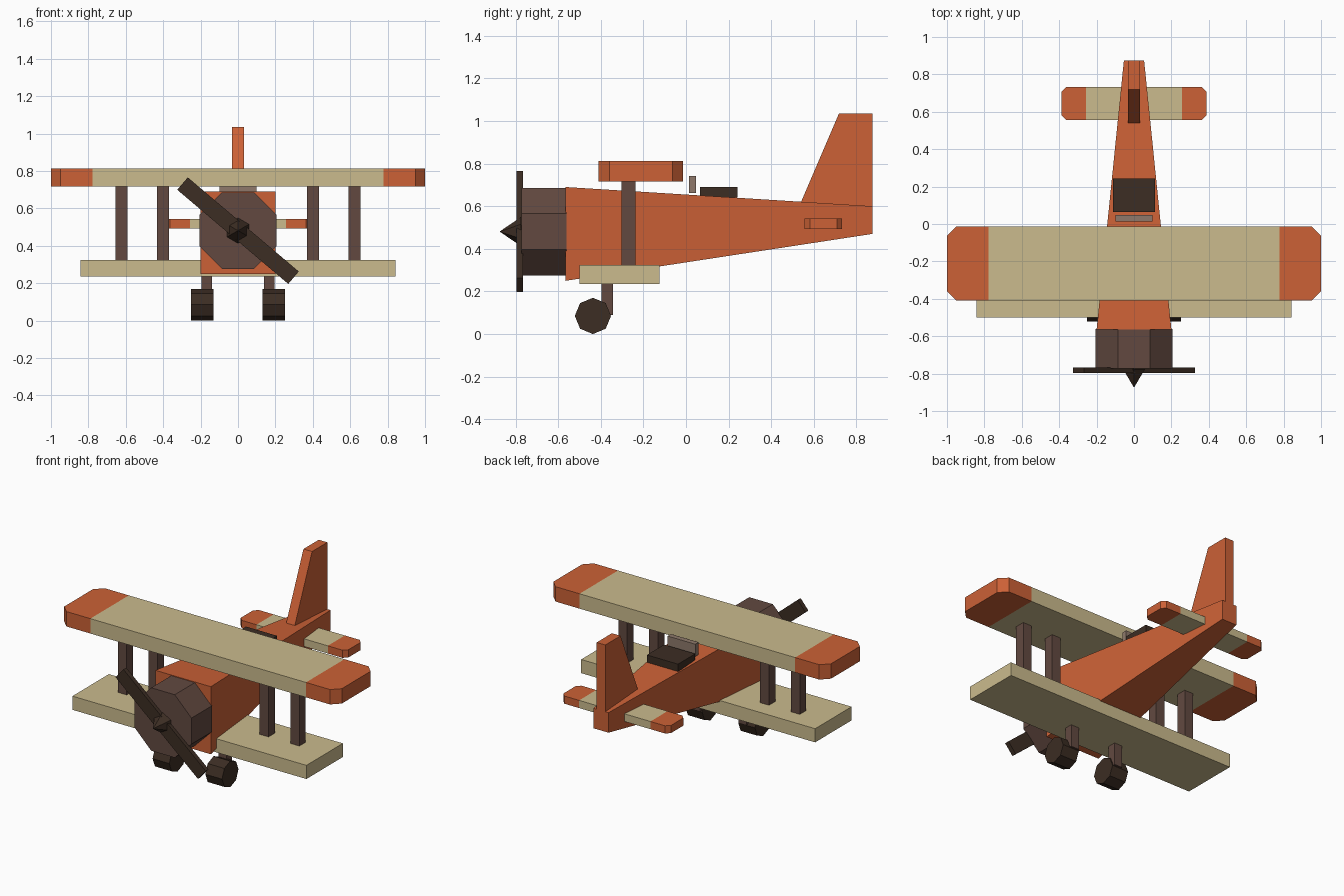
import bpy, bmesh, math
from mathutils import Matrix, Vector

cube = bpy.data.objects.get("Cube")
if cube:
    bpy.data.objects.remove(cube, do_unlink=True)


def material(name, *srgb):
    col = [((c / 255 + 0.055) / 1.055) ** 2.4 for c in srgb] + [1]
    m = bpy.data.materials.new(name)
    m.use_nodes = True
    m.diffuse_color = col
    bsdf = next(n for n in m.node_tree.nodes if n.type == 'BSDF_PRINCIPLED')
    bsdf.inputs["Base Color"].default_value = col
    return m


ORANGE = material("orange paint", 204, 97, 54)
TAN = material("tan canvas", 203, 187, 141)
BROWN = material("brown wood", 98, 73, 64)
DARK = material("dark brown", 60, 45, 35)
GLASS = material("windscreen grey", 142, 121, 107)


def finish(name, bm, *mats):
    bmesh.ops.recalc_face_normals(bm, faces=bm.faces)
    me = bpy.data.meshes.new(name)
    bm.to_mesh(me)
    bm.free()
    for m in mats:
        me.materials.append(m)
    ob = bpy.data.objects.new(name, me)
    bpy.context.collection.objects.link(ob)
    return ob


def box_mesh(x, y, z):
    """Box from (low, high) ranges on each axis."""
    bm = bmesh.new()
    bmesh.ops.create_cube(bm, size=1)
    for v in bm.verts:
        v.co = Vector([lo + (c + 0.5) * (hi - lo)
                       for c, (lo, hi) in zip(v.co, (x, y, z))])
    return bm


def box(name, x, y, z, mat):
    return finish(name, box_mesh(x, y, z), mat)


def around(c, size):
    return (c - size / 2, c + size / 2)


def tipped_wing(name, half, y, z, chamfer, tip):
    """Slab with chamfered corners and coloured tips."""
    bm = box_mesh((-half, half), y, z)
    corners = [e for e in bm.edges
               if abs(e.verts[0].co.z - e.verts[1].co.z) > 0.01]
    bmesh.ops.bevel(bm, geom=corners, offset=chamfer, segments=1, affect='EDGES')
    for x in (-tip, tip):
        bmesh.ops.bisect_plane(bm, geom=bm.verts[:] + bm.edges[:] + bm.faces[:],
                               plane_co=(x, 0, 0), plane_no=(1, 0, 0))
    for f in bm.faces:
        f.material_index = int(abs(f.calc_center_median().x) > tip)
    return finish(name, bm, TAN, ORANGE)


def round_part(name, sides, r1, r2, depth, centre, axis, turn, mat):
    """Cylinder or cone along the given axis."""
    bm = bmesh.new()
    rot = Vector((0, 0, 1)).rotation_difference(Vector(axis)).to_matrix().to_4x4()
    bmesh.ops.create_cone(
        bm, cap_ends=True, segments=sides, radius1=r1, radius2=r2, depth=depth,
        matrix=Matrix.Translation(centre) @ rot @ Matrix.Rotation(turn, 4, 'Z'))
    bmesh.ops.remove_doubles(bm, verts=bm.verts, dist=0.0001)
    return finish(name, bm, mat)


# Tapered fuselage
bm = box_mesh((-1, 1), (-0.565, 0.875), (0, 1))
for v in bm.verts:
    front = v.co.y < 0
    low, high = (0.25, 0.69) if front else (0.47, 0.60)
    v.co.x *= 0.20 if front else 0.054
    v.co.z = high if v.co.z > 0.5 else low
finish("fuselage", bm, ORANGE)

# Engine cowl, spinner and propeller
round_part("engine_cowl", 8, 0.222, 0.222, 0.21, (0, -0.667, 0.481),
           (0, -1, 0), math.pi / 8, BROWN)
round_part("spinner", 6, 0.068, 0, 0.1, (0, -0.825, 0.481), (0, -1, 0), 0, DARK)
bm = box_mesh(around(0, 0.778), (-0.796, -0.766), around(0, 0.087))
bm.transform(Matrix.Translation((0, 0, 0.481))
             @ Matrix.Rotation(math.radians(40.3), 4, 'Y'))
finish("propeller", bm, DARK)

# Wings and tailplane
tipped_wing("upper_wing", 1.0, (-0.41, -0.014), (0.716, 0.813), 0.05, 0.777)
box("lower_wing", (-0.843, 0.843), (-0.5, -0.125), (0.236, 0.325), TAN)
tipped_wing("tailplane", 0.388, (0.557, 0.733), (0.493, 0.543), 0.025, 0.257)

# Tail fin from a side profile
bm = bmesh.new()
profile = [(0.535, 0.6), (0.54, 0.62), (0.718, 1.035), (0.875, 1.035), (0.875, 0.58)]
face = bm.faces.new([bm.verts.new((-0.031, y, z)) for y, z in profile])
ext = bmesh.ops.extrude_face_region(bm, geom=[face])
bmesh.ops.translate(bm, vec=(0.062, 0, 0),
                    verts=[g for g in ext["geom"] if isinstance(g, bmesh.types.BMVert)])
finish("tail_fin", bm, ORANGE)

# Cockpit and windscreen
box("cockpit", (-0.112, 0.112), (0.065, 0.242), (0.642, 0.69), DARK)
box("windscreen", (-0.1, 0.1), (0.013, 0.047), (0.662, 0.742), GLASS)

# Struts, landing legs and wheels on both sides
for side, s in (("left", 1), ("right", -1)):
    for place, x in (("inner", 0.4), ("outer", 0.622)):
        box(f"{side}_{place}_strut", around(s * x, 0.064), around(-0.27, 0.066),
            (0.31, 0.73), BROWN)
    box(f"{side}_landing_leg", around(s * 0.167, 0.058), around(-0.37, 0.055),
        (0.09, 0.25), BROWN)
    round_part(f"{side}_wheel", 8, 0.085, 0.085, 0.12, (s * 0.19, -0.437, 0.085),
               (1, 0, 0), 0, DARK)
